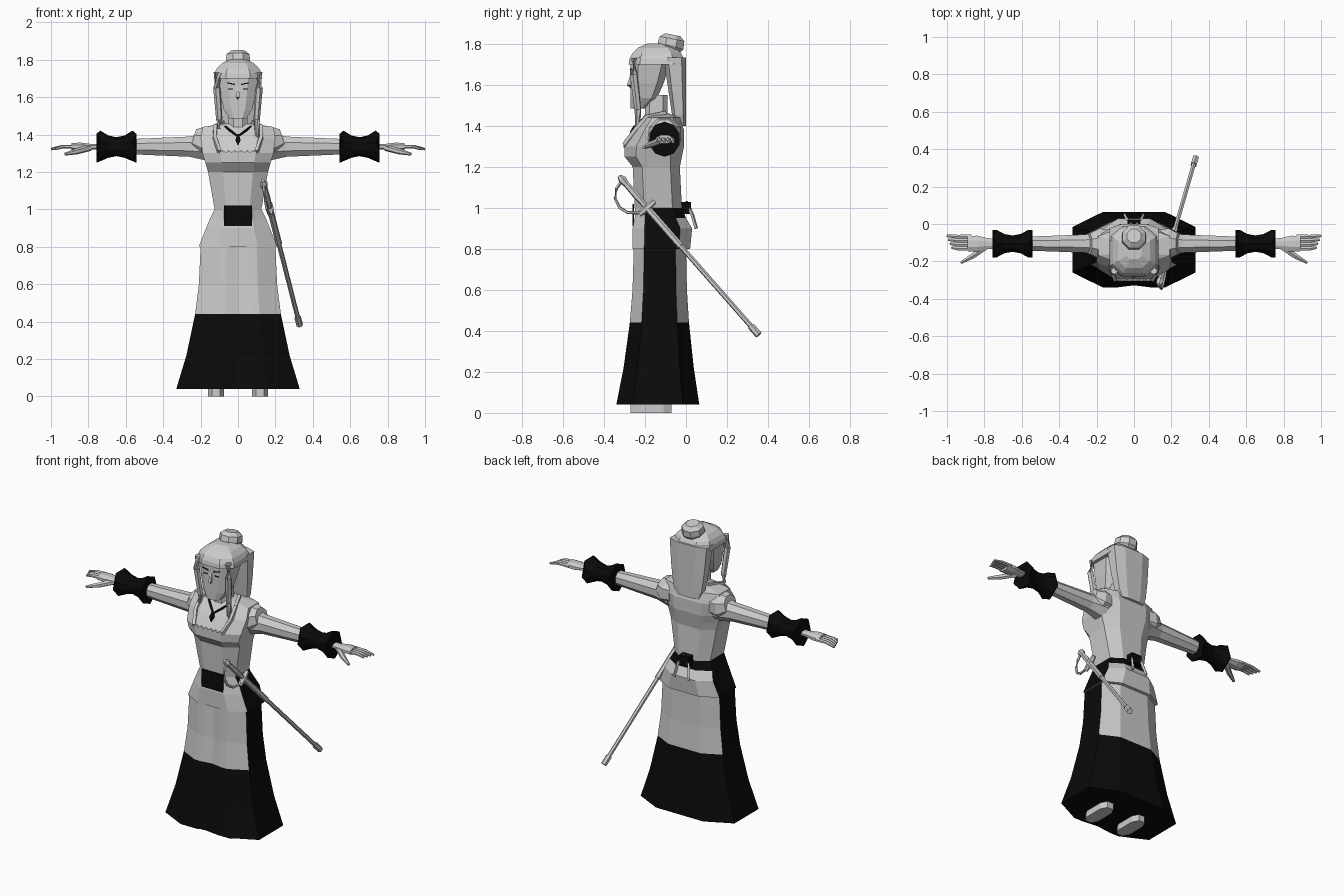
import bpy, bmesh, math
from mathutils import Vector

cube = bpy.data.objects.get("Cube")
if cube:
    bpy.data.objects.remove(cube, do_unlink=True)


def material(name, value):
    mat = bpy.data.materials.new(name)
    mat.use_nodes = True
    colour = (value, value, value, 1)
    mat.diffuse_color = colour
    mat.node_tree.nodes["Principled BSDF"].inputs["Base Color"].default_value = colour
    return mat


GREY = material("pale grey", 0.6)
BLACK = material("black", 0.003)


def loft(name, rings, mat=GREY, is_black=None):
    """Skin a list of equal rings; is_black(side, height) picks the dark faces."""
    bm = bmesh.new()
    rows = [[bm.verts.new(point) for point in points] for points in rings]
    count = len(rows[0])
    for lower, upper in zip(rows, rows[1:]):
        for side in range(count):
            after = (side + 1) % count
            face = bm.faces.new((lower[side], lower[after], upper[after], upper[side]))
            if is_black:
                face.material_index = int(is_black(side, face.calc_center_median().z))
    for end in (rows[0], rows[-1]):
        cap = bm.faces.new(end)
        if is_black:
            cap.material_index = int(is_black(0, cap.calc_center_median().z))
    bmesh.ops.recalc_face_normals(bm, faces=bm.faces)
    mesh = bpy.data.meshes.new(name)
    bm.to_mesh(mesh)
    bm.free()
    mesh.materials.append(mat)
    if is_black:
        mesh.materials.append(BLACK)
    bpy.context.collection.objects.link(bpy.data.objects.new(name, mesh))


def ring(height, width, front, back, centre=0, recess=0):
    """Level chamfered ring, symmetric about its centre."""
    inset = (back - front) / 5
    half = [(0, front + recess), (width * 0.3, front), (width / 2, front),
            (width, front + inset), (width, back - inset), (width / 2, back), (0, back)]
    outline = half + [(-x, y) for x, y in half[-2:0:-1]]
    return [Vector((centre + x, y, height)) for x, y in outline]


def tube(name, path, radii, mat=GREY, sides=6, flat=1, zigzag=0):
    """Tube along a path, flattened vertically by flat, with optional ragged ends."""
    points = [Vector(p) for p in path]
    last = len(points) - 1
    if not isinstance(radii, (list, tuple)):
        radii = [radii] * len(points)
    rings = []
    for k, (point, radius) in enumerate(zip(points, radii)):
        along = points[min(k + 1, last)] - points[max(k - 1, 0)]
        turn = along.to_track_quat('X', 'Z')
        flare = zigzag * ((k == last) - (k == 0))
        outline = []
        for side in range(sides):
            angle = (side + 0.5) * math.tau / sides
            outline.append(point + turn @ Vector((flare * (side % 2), radius * math.cos(angle),
                                                  radius * flat * math.sin(angle))))
        rings.append(outline)
    loft(name, rings, mat)


def box(name, centre, size, mat=BLACK, tilt=0):
    x, y, z = (s / 2 for s in size)
    corners = ((-x, -y), (x, -y), (x, y), (-x, y))
    loft(name, [[Vector(centre) + Vector((a, b, level + tilt * a)) for a, b in corners]
                for level in (-z, z)], mat)


# Skirt: flares towards the hem, with dark side panels and a dark lower band
SIDES = (3, 8)
HIP, HEM, BAND = 0.8, 0.04, 0.44


def skirt_ring(height):
    flare = ((HIP - height) / (HIP - HEM)) ** 2
    return ring(height, 0.2 + 0.13 * flare, -0.255 - 0.085 * flare, 0.065 * flare, recess=0.012)


loft("skirt", [skirt_ring(z) for z in (HEM, BAND / 2, BAND, 0.6, HIP)], GREY,
     lambda side, z: z < BAND or side in SIDES)

# Jacket: flared hem, narrow waist, bust and shoulders, with a dark sash
jacket = [(HIP, 0.21, -0.26, 0.02), (0.9, 0.17, -0.26, 0.03), (0.95, 0.15, -0.25, 0),
          (1, 0.125, -0.25, -0.02), (1.2, 0.16, -0.26, -0.03), (1.25, 0.175, -0.3, -0.02),
          (1.3, 0.19, -0.3, -0.01), (1.38, 0.2, -0.25, -0.01), (1.44, 0.19, -0.2, -0.03),
          (1.46, 0.06, -0.18, -0.08)]


def sash(side, z):
    behind = SIDES[0] <= side <= SIDES[1]
    return z < 1 and (side in SIDES or (behind and z > 0.95))


loft("jacket", [ring(*row) for row in jacket], GREY, sash)
box("belt_front", (0, -0.257, 0.965), (0.15, 0.009, 0.11))
box("bow_knot", (0, 0, 1), (0.07, 0.05, 0.06))

# Neckline ruffle, necklace and pendant
tube("neckline_ruffle", [(k / 60, -0.3, 1.3 + 0.012 * (k % 2)) for k in range(-6, 7)], 0.007, sides=4)
tube("necklace", [(x / 20, -0.25 + abs(x) * 0.04, 1.39 + abs(x) * 0.037) for x in (-1.4, 0, 1.4)],
     0.008, BLACK, sides=4)
tube("pendant", [(0, -0.25, 1.4), (0, -0.26, 1.37), (0, -0.27, 1.34)], (0.008, 0.018, 0.003), BLACK, sides=4)

# Neck and head
loft("neck", [ring(z, 0.05, -0.2, -0.09) for z in (1.4, 1.55)])


def head_ring(level):
    grow = math.sqrt(level)
    return ring(1.485 + level / 4, 0.045 + 0.07 * grow, -0.27, -0.2 + 0.13 * grow)


loft("head", [head_ring(level) for level in (0, 0.2, 0.5, 1)])
tube("nose", [(0, -0.264, 1.66), (0, -0.28, 1.6), (0, -0.265, 1.585)], (0.006, 0.012, 0.008), sides=4)

# Hair: domed crown, long fall at the back and top bun


def crown_ring(step):
    shrink = math.sqrt(1 - (step / 4) ** 2)
    return ring(1.7 + step * 0.027, 0.13 * shrink, -0.145 - 0.135 * shrink, -0.145 + 0.14 * shrink)


loft("hair_crown", [crown_ring(step) for step in (0, 1, 2, 3, 3.8)])
loft("hair_back", [ring(1.4 + level / 3, 0.08 + 0.05 * math.sqrt(level), -0.06 - level / 20, 0)
                   for level in (0, 0.15, 0.5, 1)])
tube("hair_bun", [(0, -0.085, 1.76), (0, -0.075, 1.79), (0, -0.068, 1.825), (0, -0.064, 1.845)],
     (0.05, 0.07, 0.066, 0.04), sides=8)

# Paired parts
ARM_Y, ARM_Z = -0.105, 1.335
for s, prefix in ((1, "left_"), (-1, "right_")):

    def paired(name, path, radii, *rest, **options):
        tube(prefix + name, [(x * s, y, z) for x, y, z in path], radii, *rest, **options)

    def straight(name, stations, *rest, **options):
        paired(name, [(x, ARM_Y, ARM_Z) for x, _ in stations], [r for _, r in stations], *rest, **options)

    # Face details and hair lock, longer on the left
    box(prefix + "eyebrow", (0.038 * s, -0.269, 1.672), (0.042, 0.009, 0.006), tilt=s / 5)
    box(prefix + "eye", (0.04 * s, -0.268, 1.643), (0.026, 0.009, 0.006))
    paired("hair_lock", [(0.105, -0.25, 1.73), (0.113, -0.255, 1.65), (0.1, -0.235, 1.48),
                         (0.105, -0.235, 1.385 - s * 0.045)], (0.02, 0.02, 0.017, 0.012))

    # Jacket edge, bow ribbon and shoe
    paired("lapel", [(0.1, -0.3, 1.31), (0.125, -0.245, 1.385), (0.12, -0.195, 1.445), (0.08, -0.1, 1.465)],
           0.013, sides=4)
    paired("bow_tail", [(0.015, 0, 1.03), (0.04, 0.03, 0.97), (0.05, 0.05, 0.9)], 0.009, sides=4)
    loft(prefix + "shoe", [ring(z, 0.042, -0.27, -0.07, centre=0.118 * s) for z in (0, 0.07)])

    # Sleeve and ragged, flared cuff
    paired("sleeve_cap", [(0.14, ARM_Y, 1.36), (0.19, ARM_Y, 1.36), (0.24, ARM_Y, 1.375)],
           (0.08, 0.088, 0.06), sides=8)
    straight("arm", ((0.16, 0.075), (0.26, 0.053), (0.57, 0.04)), sides=8, flat=1.1)
    straight("cuff", [(0.65 + 0.043 * k, 0.046 + 0.008 * k * k) for k in range(-2, 3)],
             BLACK, sides=10, flat=1.1, zigzag=0.02)

    # Hand with four fingers and a thumb
    straight("palm", ((0.72, 0.027), (0.79, 0.033), (0.84, 0.046), (0.89, 0.044)), sides=8, flat=0.5)
    for k in range(4):
        y = -0.068 - 0.021 * k
        paired("finger", [(0.87, y, ARM_Z), (0.94, y, ARM_Z), (1 - k / 120, y + 0.005, 1.322)],
               (0.013, 0.012, 0.008), flat=0.8)
    paired("thumb", [(0.79, -0.12, 1.33), (0.86, -0.17, 1.31), (0.925, -0.207, 1.295)], (0.018, 0.016, 0.008))

# Sword hung at the left hip
GUARD, TIP = Vector((0.172, -0.19, 1)), Vector((0.33, 0.355, 0.38))
axis = TIP - GUARD
across = axis.cross(Vector((1, 0, 0))).normalized()


def sword_part(name, stations, radii):
    tube(name, [GUARD + axis * t for t in stations], radii)


sword_part("scabbard", (0, 1), 0.0125)
sword_part("scabbard_throat", (0, 0.3), 0.017)
sword_part("scabbard_tip", (0.93, 1), 0.018)
sword_part("grip", (-0.22, -0.1, 0), (0.014, 0.017, 0.013))
sword_part("pommel", (-0.25, -0.22, -0.18), (0.01, 0.022, 0.014))
tube("cross_guard", [GUARD + across * reach / 20 for reach in (-1, 0, 1)], (0.012, 0.02, 0.012))
bow = [math.pi * k / 6 for k in range(7)]
tube("knuckle_guard", [GUARD + axis * (math.cos(a) - 1) * 0.11 + across * math.sin(a) / 10 for a in bow],
     0.008, sides=5)
